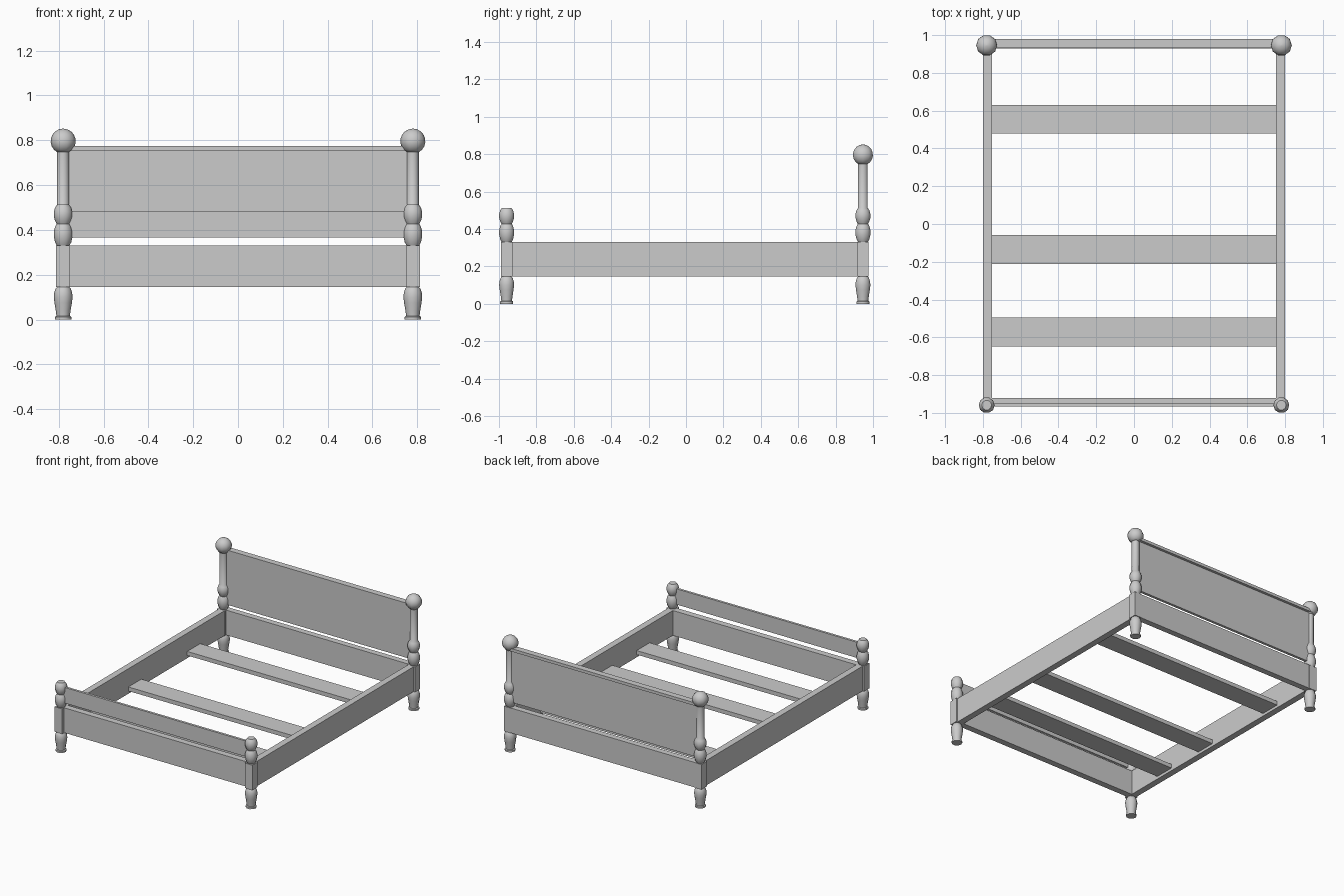
import bpy, bmesh, math

if "Cube" in bpy.data.objects:
    bpy.data.objects.remove(bpy.data.objects["Cube"], do_unlink=True)

grey = bpy.data.materials.new("plain_grey")
grey.use_nodes = True
grey.diffuse_color = (0.6, 0.6, 0.6, 1)
grey.node_tree.nodes["Principled BSDF"].inputs["Base Color"].default_value = (0.6, 0.6, 0.6, 1)

SIDES = 10
POST_X, HEAD_Y, FOOT_Y = 0.78, 0.946, -0.959
RAIL_Z = (0.145, 0.33)


def add_object(name, bm):
    bmesh.ops.recalc_face_normals(bm, faces=bm.faces)
    mesh = bpy.data.meshes.new(name)
    bm.to_mesh(mesh)
    bm.free()
    mesh.materials.append(grey)
    obj = bpy.data.objects.new(name, mesh)
    bpy.context.collection.objects.link(obj)
    return obj


def box(name, x, y, z):
    bm = bmesh.new()
    bmesh.ops.create_cube(bm, size=1)
    for v in bm.verts:
        v.co = [r[0] if c < 0 else r[1] for c, r in zip(v.co, (x, y, z))]
    return add_object(name, bm)


def turned(name, profile, x, y):
    """Lathe a closed (radius, height) profile around a vertical axis."""
    bm = bmesh.new()
    rings = []
    for r, z in profile:
        rings.append([bm.verts.new((x + r * math.cos(math.tau * i / SIDES),
                                    y + r * math.sin(math.tau * i / SIDES), z))
                      for i in range(SIDES)])
    for a, b in zip(rings, rings[1:]):
        for i in range(SIDES):
            j = (i + 1) % SIDES
            bm.faces.new((a[i], a[j], b[j], b[i]))
    bm.faces.new(rings[0])
    bm.faces.new(rings[-1])
    obj = add_object(name, bm)
    bpy.ops.object.select_all(action='DESELECT')
    obj.select_set(True)
    bpy.context.view_layer.objects.active = obj
    bpy.ops.object.shade_smooth_by_angle(angle=math.radians(50))
    return obj


def ball(radius, centre, start, end, steps):
    """Arc of profile points, angles measured from the bottom in degrees."""
    angles = [math.radians(start + (end - start) * i / steps) for i in range(steps + 1)]
    return [(radius * math.sin(a), centre - radius * math.cos(a)) for a in angles]


# Profiles of the turned parts
leg = [(0.037, 0), (0.037, 0.012), (0.03, 0.016), (0.033, 0.04), (0.039, 0.075),
       (0.042, 0.1), (0.04, 0.12), (0.034, 0.138), (0.028, 0.145)]
beads = [(0.028, 0.33), (0.036, 0.345), (0.042, 0.37), (0.042, 0.393), (0.036, 0.415),
         (0.029, 0.427), (0.036, 0.44), (0.042, 0.46), (0.042, 0.48), (0.036, 0.5)]
foot_top = beads + [(0.026, 0.513)]
head_top = beads + [(0.027, 0.513), (0.027, 0.75)]
finial = ball(0.056, 0.796, 28, 178, 8)

# Four corner posts
for side, sx in (("left", 1), ("right", -1)):
    for end, y, top in (("head", HEAD_Y, head_top), ("foot", FOOT_Y, foot_top)):
        x = sx * POST_X
        tag = f"{end}_{side}"
        turned(f"leg_{tag}", leg, x, y)
        box(f"post_block_{tag}", (x - 0.031, x + 0.031), (y - 0.031, y + 0.031), RAIL_Z)
        turned(f"post_{tag}", top, x, y)
        if end == "head":
            turned(f"ball_finial_{side}", finial, x, y)
    # Side rails
    inner, outer = sx * 0.752, sx * 0.80
    box(f"side_rail_{side}", (min(inner, outer), max(inner, outer)),
        (FOOT_Y, HEAD_Y), RAIL_Z)

# End rails
span = (-POST_X, POST_X)
box("foot_rail", span, (-0.967, -0.92), RAIL_Z)
box("head_rail", span, (0.93, 0.975), RAIL_Z)

# Footboard, headboard and headboard cap
box("footboard", span, (-0.967, -0.949), (0.366, 0.482))
box("headboard", span, (0.941, 0.961), (0.366, 0.755))
box("headboard_cap", span, (0.934, 0.98), (0.753, 0.775))

# Mattress slats
for i, y in enumerate((0.555, -0.135, -0.572)):
    box(f"slat_{i + 1}", (-0.755, 0.755), (y - 0.076, y + 0.076), (0.165, 0.195))
